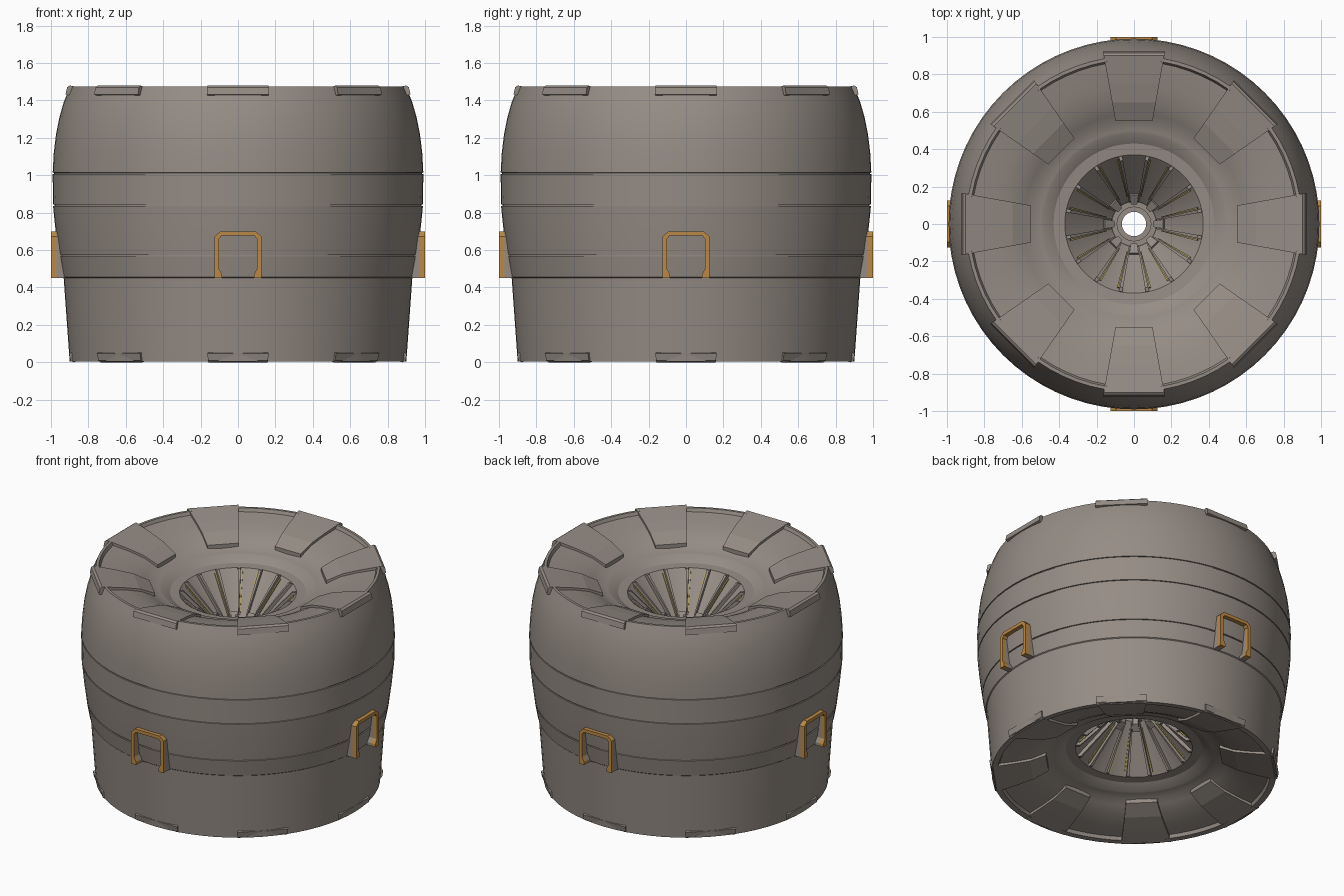
import bpy, bmesh
from math import sin, cos, tan, radians, pi

if "Cube" in bpy.data.objects:
    bpy.data.objects.remove(bpy.data.objects["Cube"], do_unlink=True)

HEIGHT = 1.48


def material(name, rgb):
    m = bpy.data.materials.new(name)
    m.use_nodes = True
    m.diffuse_color = (*rgb, 1)
    m.node_tree.nodes["Principled BSDF"].inputs["Base Color"].default_value = (*rgb, 1)
    return m


GREY = material("warm grey metal", (0.30, 0.262, 0.232))
GOLD = material("orange gold", (0.50, 0.25, 0.06))
TRIM = material("olive yellow", (0.42, 0.33, 0.10))


def finish(name, bm, mat, smooth=False):
    bmesh.ops.recalc_face_normals(bm, faces=bm.faces)
    me = bpy.data.meshes.new(name)
    bm.to_mesh(me)
    bm.free()
    me.materials.append(mat)
    ob = bpy.data.objects.new(name, me)
    bpy.context.collection.objects.link(ob)
    if smooth:
        bpy.ops.object.select_all(action="DESELECT")
        ob.select_set(True)
        bpy.context.view_layer.objects.active = ob
        bpy.ops.object.shade_smooth_by_angle(angle=radians(25))
    return ob


def flip(profile):
    """Profile mirrored to the underside."""
    return [(r * (0.98 if r > 0.8 else 1), HEIGHT - z) for r, z in profile]


def revolve(name, profile, mat, n=72):
    """Closed (r, z) loop turned round the z axis."""
    bm = bmesh.new()
    rings = []
    for k in range(n):
        a = 2 * pi * k / n
        rings.append([bm.verts.new((r * sin(a), -r * cos(a), z)) for r, z in profile])
    m = len(profile)
    for k in range(n):
        p, q = rings[k], rings[(k + 1) % n]
        for i in range(m):
            j = (i + 1) % m
            bm.faces.new((p[i], q[i], q[j], p[j]))
    return finish(name, bm, mat, True)


def wedges(name, profile, angles, half, mat):
    """Flat-faced sector blocks with a closed (r, z) section at each angle."""
    bm = bmesh.new()
    t = tan(radians(half))
    for deg in angles:
        a = radians(deg)
        sides = []
        for s in (-t, t):
            sides.append([bm.verts.new((r * (sin(a) + s * cos(a)),
                                        r * (s * sin(a) - cos(a)), z))
                          for r, z in profile])
        p, q = sides
        bm.faces.new(p)
        bm.faces.new(q[::-1])
        for i in range(len(p)):
            j = (i + 1) % len(p)
            bm.faces.new((p[i], q[i], q[j], p[j]))
    return finish(name, bm, mat)


# Bulging outer wall with three fine grooves, dished ends and a bored hub
wall = [(0.90, 0.004), (0.932, 0.45), (0.938, 0.455)]
for z, r in ((0.57, 0.958), (0.84, 0.989), (1.01, 0.991)):
    if z == 0.84:
        wall += [(0.975, 0.7)]
    wall += [(r, z - 0.004), (r - 0.007, z - 0.003), (r - 0.007, z + 0.003), (r, z + 0.004)]
wall += [(0.985, 1.12), (0.973, 1.22), (0.955, 1.31), (0.932, 1.39), (0.912, 1.44), (0.898, 1.474)]
dish = [(0.88, 1.474), (0.87, 1.452), (0.75, 1.432), (0.65, 1.405), (0.59, 1.375),
        (0.55, 1.35), (0.50, 1.338), (0.485, 1.335), (0.43, 1.30), (0.37, 1.295),
        (0.12, 1.03), (0.12, 1.0), (0.09, 1.0), (0.09, 0.97), (0.065, 0.97)]
revolve("ring_body", wall + dish + flip(dish)[::-1], GREY)

# Parts repeated on the upper and lower ends
panel = [(0.55, 1.378), (0.65, 1.425), (0.75, 1.45), (0.90, 1.48), (0.914, 1.47),
         (0.922, 1.432), (0.88, 1.42), (0.55, 1.33)]
rib = [(0.372, 1.29), (0.368, 1.30), (0.345, 1.302), (0.118, 1.062), (0.118, 1.02)]
strip = [(0.355, 1.27), (0.35, 1.285), (0.15, 1.073), (0.155, 1.055)]
tab = [(0.165, 1.07), (0.155, 1.09), (0.105, 1.06), (0.105, 1.01), (0.13, 1.01)]
eighths = [45 * k for k in range(8)]
rib_angles = [22.5 * k + 11.25 for k in range(16)]
strip_angles = [a + 22.5 + s * 8.3 for a in eighths for s in (-1, 1)]

for end, place in (("upper", list), ("lower", flip)):
    wedges(end + "_dish_panels", place(panel), eighths, 10.2, GREY)
    wedges(end + "_funnel_ribs", place(rib), rib_angles, 1.5, GREY)
    wedges(end + "_funnel_trim", place(strip), strip_angles, 0.8, TRIM)
    wedges(end + "_hub_tabs", place(tab), eighths, 9, GREY)


# Bracket handles on the four sides
outer = [(0.125, 0.45), (0.125, 0.475), (0.125, 0.50), (0.125, 0.672), (0.095, 0.70)]
inner = [(0.085, 0.45), (0.085, 0.47), (0.102, 0.50), (0.102, 0.66), (0.088, 0.677)]


def bracket(name, near, far, deg, mat):
    bm = bmesh.new()
    a = radians(deg)

    def loop(pts, d):
        path = pts + [(-x, z) for x, z in reversed(pts)]
        return [bm.verts.new((x * cos(a) + d * sin(a), x * sin(a) - d * cos(a), z))
                for x, z in path]

    tube = [loop(outer, near), loop(outer, far), loop(inner, far), loop(inner, near)]
    for p, q in zip(tube, tube[1:] + tube[:1]):
        for i in range(len(p) - 1):
            bm.faces.new((p[i], p[i + 1], q[i + 1], q[i]))
    for i in (0, -1):
        bm.faces.new([t[i] for t in tube])
    return finish(name, bm, mat)


for side, deg in (("front", 0), ("left", 90), ("back", 180), ("right", 270)):
    bracket(side + "_handle", 0.97, 1.0, deg, GOLD)
    bracket(side + "_handle_mount", 0.92, 0.97, deg, GREY)
